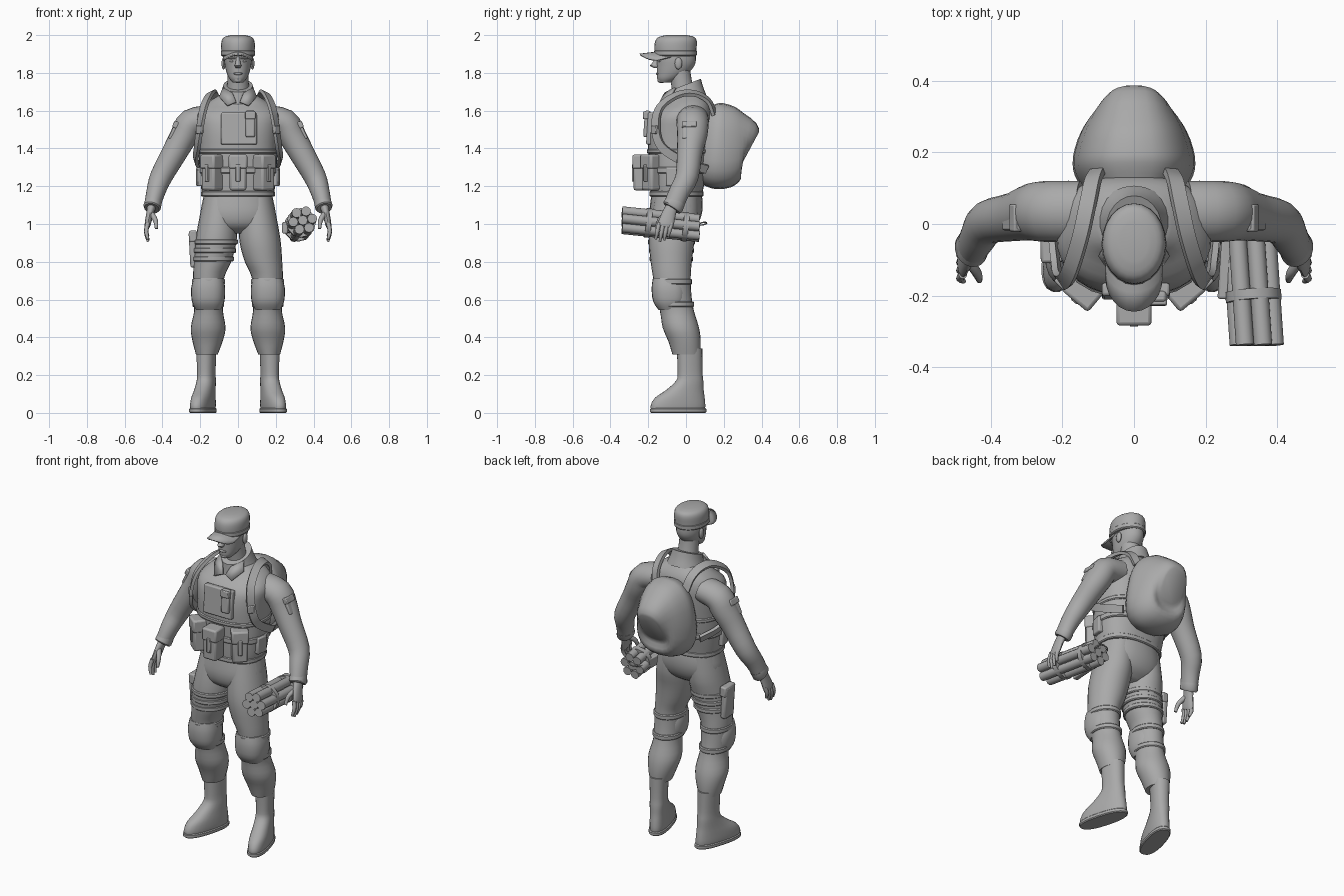
import bpy, bmesh, math
from mathutils import Vector, Matrix, Euler

cube = bpy.data.objects.get("Cube")
if cube:
    bpy.data.objects.remove(cube)

grey = bpy.data.materials.new("plain grey")
grey.use_nodes = True
grey.diffuse_color = (0.4, 0.4, 0.4, 1)
grey.node_tree.nodes["Principled BSDF"].inputs["Base Color"].default_value = grey.diffuse_color
made = []


def finish(name, bm, mirror=False, bevel=0, solid=0):
    bmesh.ops.recalc_face_normals(bm, faces=bm.faces)
    mesh = bpy.data.meshes.new(name)
    bm.to_mesh(mesh)
    bm.free()
    mesh.materials.append(grey)
    obj = bpy.data.objects.new(name, mesh)
    bpy.context.collection.objects.link(obj)
    if solid:
        obj.modifiers.new("thickness", "SOLIDIFY").thickness = solid
    if bevel:
        mod = obj.modifiers.new("soft edges", "BEVEL")
        mod.width, mod.segments = bevel, 2
    if mirror:
        obj.modifiers.new("other side", "MIRROR").use_mirror_merge = False
    made.append(obj)
    return obj


def spline(rows, steps):
    """Catmull-Rom interpolation of rows of numbers."""
    rows = [Vector(r) for r in rows]
    out = []
    for i in range(len(rows) - 1):
        a, b, c = rows[max(i - 1, 0)], rows[i], rows[i + 1]
        d = rows[min(i + 2, len(rows) - 1)]
        for k in range(steps):
            t = k / steps
            out.append(b + (c - a) * (t / 2) + (a * 2 - b * 5 + c * 4 - d) * (t * t / 2)
                       + (b * 3 - a - c * 3 + d) * (t ** 3 / 2))
    return out + [rows[-1]]


def skin(bm, loops):
    for low, high in zip(loops, loops[1:]):
        for i in range(len(low)):
            j = (i + 1) % len(low)
            bm.faces.new((low[i], low[j], high[j], high[i]))
    bm.faces.new(loops[0])
    bm.faces.new(loops[-1])


def loft(name, rings, along=False, n=24, power=2, steps=3, mirror=False):
    """Skin rings of (x, y, z, half width, half depth), flat or square to their path."""
    rings = spline(rings, steps)
    bm, loops = bmesh.new(), []
    for i, r in enumerate(rings):
        u, v = Vector((1, 0, 0)), Vector((0, 1, 0))
        if along:
            t = (rings[min(i + 1, len(rings) - 1)] - rings[max(i - 1, 0)])
            t = Vector(t[:3]).normalized()
            u = t.cross((0, 0, 1) if abs(t.y) > 0.9 else (0, 1, 0)).normalized()
            v = t.cross(u)
        loop = []
        for k in range(n):
            c, s = math.cos(math.tau * k / n), math.sin(math.tau * k / n)
            c = math.copysign(abs(c) ** (2 / power), c)
            s = math.copysign(abs(s) ** (2 / power), s)
            loop.append(bm.verts.new(Vector(r[:3]) + u * c * r[3] + v * s * r[4]))
        loops.append(loop)
    skin(bm, loops)
    return finish(name, bm, mirror)


def band(name, x, y, z, a, b, h, power=2, mirror=False):
    edge = 0.005
    return loft(name, [(x, y, z - h / 2, a - edge, b - edge), (x, y, z - h / 2 + edge, a, b),
                       (x, y, z + h / 2 - edge, a, b), (x, y, z + h / 2, a - edge, b - edge)],
                power=power, steps=1, mirror=mirror)


def strap(name, points, width, thick, hub):
    """Flat webbing that faces away from the hub point."""
    pts = spline(points, 5)
    bm, loops = bmesh.new(), []
    for i, p in enumerate(pts):
        t = (pts[min(i + 1, len(pts) - 1)] - pts[max(i - 1, 0)]).normalized()
        out = p - Vector(hub)
        out = (out - t * out.dot(t)).normalized()
        side = t.cross(out)
        loops.append([bm.verts.new(p + side * width / 2 * a + out * thick / 2 * b)
                      for a, b in ((-1, -1), (1, -1), (1, 1), (-1, 1))])
    skin(bm, loops)
    return finish(name, bm, True)


def box(name, loc, size, rot=(0, 0, 0), bevel=0.008, mirror=False):
    bm = bmesh.new()
    turn = Euler([math.radians(r) for r in rot])
    bmesh.ops.create_cube(bm, size=1, matrix=Matrix.LocRotScale(Vector(loc), turn, Vector(size)))
    return finish(name, bm, mirror, bevel)


def ball(name, loc, size, mirror=False):
    bm = bmesh.new()
    bmesh.ops.create_uvsphere(bm, u_segments=12, v_segments=8, radius=1,
                              matrix=Matrix.LocRotScale(Vector(loc), None, Vector(size)))
    return finish(name, bm, mirror)


def rod(name, p, q, r, n=12):
    bm, d = bmesh.new(), q - p
    bmesh.ops.create_cone(bm, cap_ends=True, segments=n, radius1=r, radius2=r, depth=d.length,
                          matrix=Matrix.LocRotScale((p + q) / 2, d.to_track_quat("Z", "Y"), None))
    return finish(name, bm)


# Head, face and neck
loft("head", [(0, -.11, 1.75, .028, .032), (0, -.092, 1.77, .046, .06), (0, -.07, 1.8, .06, .084),
              (0, -.055, 1.84, .07, .1), (0, -.052, 1.88, .074, .105), (0, -.052, 1.95, .07, .1)])
loft("neck", [(0, 0, 1.62, .066, .066), (0, -.025, 1.76, .056, .056), (0, -.04, 1.84, .056, .06)])
loft("nose", [(0, -.15, 1.885, .009, .01), (0, -.16, 1.85, .014, .02),
              (0, -.164, 1.838, .018, .026), (0, -.158, 1.826, .012, .012)], n=12)
ball("lips", (0, -.148, 1.796), (.024, .012, .008))
ball("chin", (0, -.13, 1.762), (.024, .022, .016))
ball("eyes", (.03, -.138, 1.862), (.014, .012, .007), True)
box("brows", (.032, -.143, 1.879), (.04, .02, .009), (0, 0, 15), .003, True)
ball("ears", (.076, -.04, 1.85), (.011, .02, .032), True)

# Cap with curved peak
loft("cap_crown", [(0, -.055, 1.888, .086, .108), (0, -.056, 1.93, .089, .112),
                   (0, -.053, 1.968, .087, .11), (0, -.05, 1.99, .073, .094), (0, -.05, 2, .04, .055)])
band("cap_band", 0, -.056, 1.905, .091, .114, .03)
bm = bmesh.new()
rows = []
for i in range(13):
    u = math.sin(math.pi * (i / 12 - .5))
    tip = -.15 - .095 * math.sqrt(max(0, 1 - u * u))
    rows.append([bm.verts.new((.08 * u, -.08 + (tip + .08) * v, 1.922 - .02 * v - .035 * u * u))
                 for v in (0, .33, .67, 1)])
for a, b in zip(rows, rows[1:]):
    for k in range(3):
        bm.faces.new((a[k], a[k + 1], b[k + 1], b[k]))
finish("cap_peak", bm, solid=.008)

# Torso, vest and collar
loft("vest", [(0, -.05, 1.15, .187, .136), (0, -.048, 1.2, .197, .142), (0, -.04, 1.3, .206, .155),
              (0, -.035, 1.4, .206, .165), (0, -.03, 1.5, .212, .168), (0, -.018, 1.58, .215, .155),
              (0, .01, 1.64, .165, .115), (0, .005, 1.69, .085, .085)], n=32, power=2.4)
band("vest_hem", 0, -.05, 1.16, .195, .143, .03, 2.4)
band("vest_belt", 0, -.042, 1.285, .213, .162, .035, 2.4)
band("vest_upper_band", 0, -.036, 1.385, .212, .171, .025, 2.4)
collar = loft("collar", [(0, -.005, 1.64, .112, .112), (0, -.01, 1.69, .092, .1), (0, -.014, 1.735, .078, .093)])
for v in collar.data.vertices:
    v.co.z += .38 * (v.co.y + .01)
bm = bmesh.new()
bm.faces.new([bm.verts.new(p) for p in ((.08, -.06, 1.725), (.03, -.115, 1.695), (.012, -.138, 1.65),
                                        (.06, -.148, 1.63), (.1, -.09, 1.675))])
finish("collar_points", bm, True, solid=.012)
box("chest_panel", (.005, -.188, 1.505), (.19, .036, .17), (-4, 0, 0))
box("chest_pouch", (.065, -.207, 1.53), (.05, .03, .14), (-4, 0, 0))
box("chest_pouch_flap", (.065, -.212, 1.575), (.054, .032, .04), (-4, 0, 0), .005)

# Belt pouches
for name, x, y, turn, twin in (("middle", 0, -.235, 0, False), ("corner", .135, -.178, 40, True)):
    d = Vector((math.sin(math.radians(turn)), -math.cos(math.radians(turn)), 0))
    p = Vector((x, y, 1.27))
    box(name + "_pouch", p, (.088, .085, .185), (0, 0, turn), .012, twin)
    box(name + "_pouch_flap", p + d * .004 + Vector((0, 0, .06)), (.098, .09, .075), (0, 0, turn), .01, twin)
    box(name + "_pouch_clip", p + d * .045 - Vector((0, 0, .0)), (.024, .014, .09), (0, 0, turn), .004, twin)
box("side_pouch", (.2, -.07, 1.25), (.07, .035, .1), (0, 0, 80), .008, True)

# Backpack, narrower towards the top
pack = loft("backpack", [(0, .09, 1.42, .13, .2), (0, .14, 1.415, .162, .222), (0, .19, 1.412, .167, .228),
                         (0, .26, 1.412, .145, .207), (0, .315, 1.41, .11, .155), (0, .34, 1.4, .07, .1)],
            True, power=2.6)
for v in pack.data.vertices:
    v.co.x *= 1 - .6 * (v.co.z - 1.41)
strap("shoulder_straps", [(.1, .15, 1.58), (.115, .12, 1.65), (.13, .05, 1.69), (.15, -.04, 1.685),
                          (.18, -.135, 1.62), (.2, -.16, 1.52), (.215, -.13, 1.41),
                          (.222, -.01, 1.33), (.17, .11, 1.29)], .045, .018, (0, -.02, 1.4))
box("strap_buckles", (.203, -.166, 1.5), (.04, .02, .045), (0, 0, 45), .005, True)

# Arms, sleeve pockets and hands
loft("arms", [(.15, .035, 1.56, .07, .085), (.245, .035, 1.535, .076, .085), (.285, .033, 1.47, .073, .08),
              (.335, .02, 1.38, .067, .068), (.407, .005, 1.25, .059, .061),
              (.435, -.035, 1.17, .05, .055), (.455, -.07, 1.09, .042, .052)], True, mirror=True)
loft("cuffs", [(.447, -.055, 1.12, .045, .053), (.455, -.07, 1.09, .047, .056), (.457, -.075, 1.082, .04, .05)],
     True, steps=1, mirror=True)
box("sleeve_pockets", (.338, .017, 1.495), (.024, .07, .1), (0, -25, 0), .006, True)
box("sleeve_pocket_flaps", (.329, .017, 1.525), (.03, .076, .035), (0, -25, 0), .005, True)
loft("palms", [(.455, -.07, 1.1, .024, .03), (.465, -.088, 1.06, .02, .036), (.478, -.107, 1.0, .016, .042),
               (.48, -.112, .985, .012, .038)], True, n=16, mirror=True)
for i, length in enumerate((.08, .092, .085, .065)):
    y = -.142 + i * .022
    loft("finger_%d" % (i + 1), [(.478, y, 1.005, .012, .011), (.486, y - .01, 1 - length * .5, .011, .011),
                                 (.476, y - .018, 1 - length, .007, .007)], True, n=10, mirror=True)
loft("thumbs", [(.46, -.105, 1.055, .015, .016), (.437, -.14, 1.02, .013, .013),
                (.432, -.158, .975, .008, .008)], True, n=10, mirror=True)

# Trousers
loft("trouser_seat", [(0, -.05, 1.2, .17, .125), (0, -.05, 1.12, .188, .138), (0, -.055, 1.05, .198, .138),
                      (0, -.06, .99, .17, .115), (0, -.06, .95, .09, .06)], power=2.2)
loft("trouser_legs", [(.095, -.05, 1.14, .088, .115), (.107, -.062, 1.0, .104, .127), (.118, -.076, .9, .109, .12),
                      (.135, -.078, .8, .099, .109), (.155, -.075, .72, .083, .1), (.158, -.066, .62, .079, .095),
                      (.156, -.048, .54, .076, .09), (.158, -.027, .45, .092, .096),
                      (.161, -.008, .38, .08, .086), (.165, .002, .31, .058, .074)], mirror=True)

# Knee pads
loft("knee_pads", [(.157, -.085, .545, .066, .06), (.158, -.086, .59, .086, .088), (.158, -.09, .66, .09, .092),
                   (.156, -.1, .715, .078, .075)], power=2.4, mirror=True)
band("knee_upper_straps", .156, -.073, .695, .088, .105, .03, mirror=True)
band("knee_lower_straps", .157, -.056, .575, .084, .099, .03, mirror=True)

# Thigh holster on the right leg
for i, (x, a, z) in enumerate(((-.116, .115, .905), (-.123, .113, .86), (-.131, .109, .815))):
    band("thigh_strap_%d" % (i + 1), x, -.077, z, a, .125 - .005 * i, .028)
box("holster", (-.24, -.06, .865), (.034, .09, .19), (0, -3, 0), .01)
box("holster_flap", (-.238, -.06, .935), (.042, .098, .06), (0, -3, 0), .008)

# Boots with toes turned out
boots = loft("boots", [(.165, -.045, .01, .05, .147), (.165, -.045, .04, .053, .15), (.165, -.035, .08, .052, .136),
                       (.165, -.008, .12, .049, .103), (.165, .019, .17, .047, .073),
                       (.165, .021, .22, .046, .066), (.165, .018, .34, .051, .068)], power=2.3, mirror=True)
soles = band("soles", .165, -.044, .0125, .057, .154, .025, 2.4, True)
pivot = Matrix.Translation((.165, .03, 0))
for obj in (boots, soles):
    obj.data.transform(pivot @ Matrix.Rotation(math.radians(16), 4, "Z") @ pivot.inverted())

# Bundle of sticks by the left hand
front, back = Vector((.343, -.338, 1.02)), Vector((.315, .07, .978))
for i in range(7):
    ang = math.radians(60 * i + 10)
    off = Vector((math.cos(ang), 0, math.sin(ang))) * (.051 if i else 0)
    if i == 0:
        off = Vector((0, 0, 0))
    rod("bundle_stick_%d" % i, front + off, back + off, .0255)
    if i == 6:
        continue
ang = math.radians(10)
first = Vector((math.cos(ang), 0, math.sin(ang))) * .051
rod("bundle_stick_last", front + first, back + first, .0255)
for i, t in enumerate((.3, .78)):
    rod("bundle_band_%d" % (i + 1), front.lerp(back, t), front.lerp(back, t + .07), .078)
box("bundle_timer", (.255, -.11, .98), (.03, .2, .06), (0, 0, -4), .006)
loft("bundle_wire", [(.34, .06, 1.0, .004, .004), (.32, .1, 1.01, .004, .004), (.28, .105, 1.0, .004, .004),
                     (.255, .05, .99, .004, .004), (.255, -.02, .985, .004, .004)], True, n=6)

# Smooth shading with sharp edges kept
bpy.ops.object.select_all(action="DESELECT")
for obj in made:
    obj.select_set(True)
bpy.context.view_layer.objects.active = made[0]
bpy.ops.object.shade_smooth_by_angle(angle=math.radians(40))
